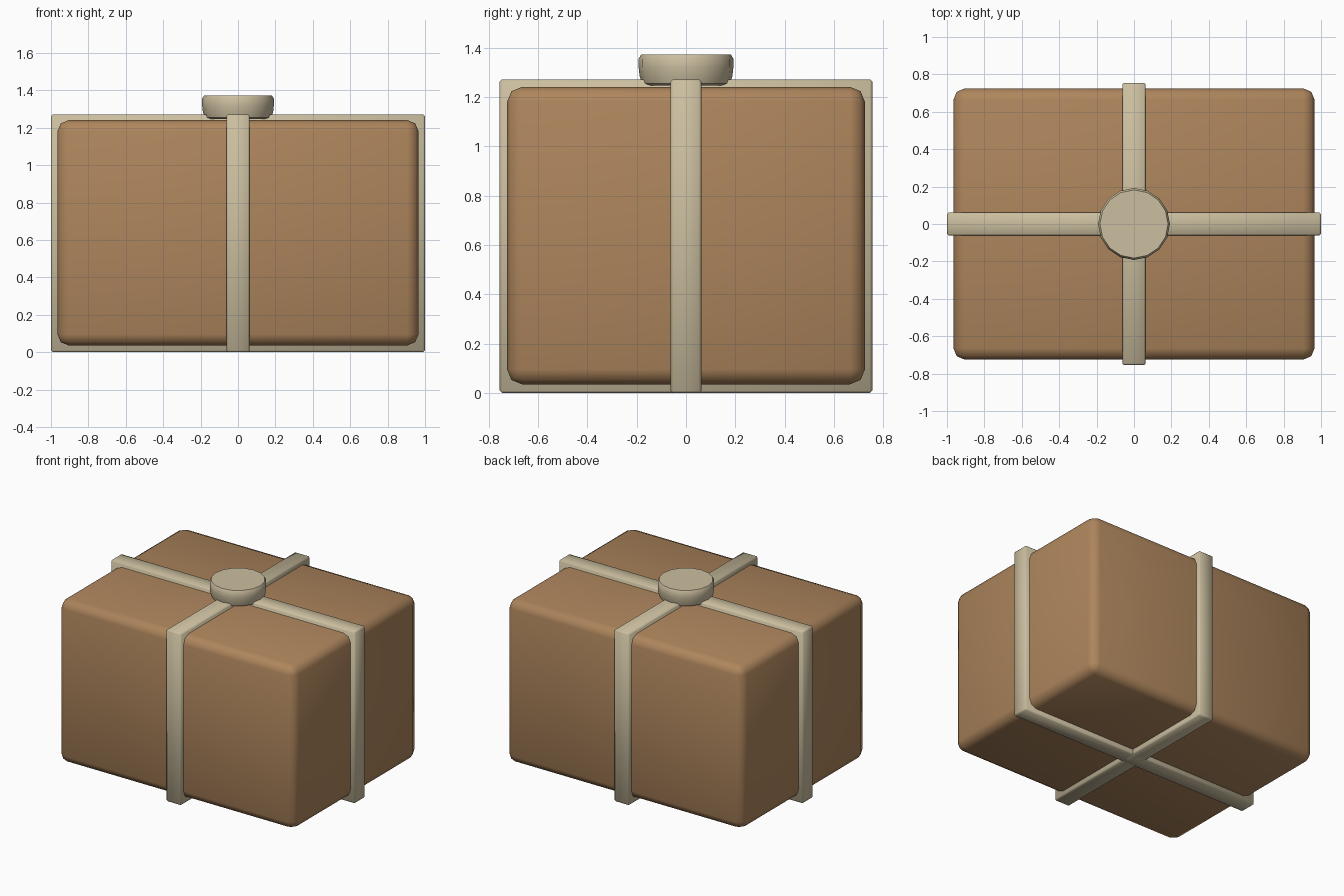
import bpy, bmesh, math

if "Cube" in bpy.data.objects:
    bpy.data.objects.remove(bpy.data.objects["Cube"])


def material(name, rgb):
    m = bpy.data.materials.new(name)
    m.diffuse_color = (*rgb, 1)
    m.use_nodes = True
    m.node_tree.nodes["Principled BSDF"].inputs["Base Color"].default_value = m.diffuse_color
    return m


BROWN = material("cardboard brown", (0.42, 0.235, 0.108))
CREAM = material("cream ribbon", (0.60, 0.52, 0.35))


def finish(ob, name, mat, angle=40):
    ob.name = name
    ob.data.materials.append(mat)
    bpy.ops.object.shade_smooth_by_angle(angle=math.radians(angle))


def bevelled_box(name, size, z0, bevel, segments, mat):
    bpy.ops.mesh.primitive_cube_add(size=1, location=(0, 0, z0 + size[2] / 2))
    ob = bpy.context.object
    ob.scale = size
    bpy.ops.object.transform_apply(location=False, rotation=False, scale=True)
    mod = ob.modifiers.new("bevel", 'BEVEL')
    mod.width = bevel
    mod.segments = segments
    bpy.ops.object.modifier_apply(modifier=mod.name)
    finish(ob, name, mat, 50)


# Parcel body
bevelled_box("parcel_box", (1.93, 1.45, 1.205), 0.036, 0.06, 2, BROWN)

# Two ribbon bands wrapped around the parcel
bevelled_box("ribbon_lengthways", (2.0, 0.125, 1.272), 0, 0.01, 1, CREAM)
bevelled_box("ribbon_crossways", (0.125, 1.51, 1.272), 0, 0.01, 1, CREAM)

# Round knot on top: lathed profile (radius, height), slightly tapered below
profile = [(0.155, 1.246), (0.178, 1.255), (0.188, 1.285),
           (0.192, 1.32), (0.192, 1.355), (0.182, 1.372)]
SIDES = 16
bm = bmesh.new()
rings = [[bm.verts.new((r * math.cos(2 * math.pi * i / SIDES),
                        r * math.sin(2 * math.pi * i / SIDES), z))
          for i in range(SIDES)] for r, z in profile]
for a, b in zip(rings, rings[1:]):
    for i in range(SIDES):
        j = (i + 1) % SIDES
        bm.faces.new((a[i], a[j], b[j], b[i]))
bm.faces.new(rings[0][::-1])
bm.faces.new(rings[-1])
mesh = bpy.data.meshes.new("ribbon_knot")
bm.to_mesh(mesh)
bm.free()
knot = bpy.data.objects.new("ribbon_knot", mesh)
bpy.context.collection.objects.link(knot)
bpy.ops.object.select_all(action='DESELECT')
knot.select_set(True)
bpy.context.view_layer.objects.active = knot
finish(knot, "ribbon_knot", CREAM)
